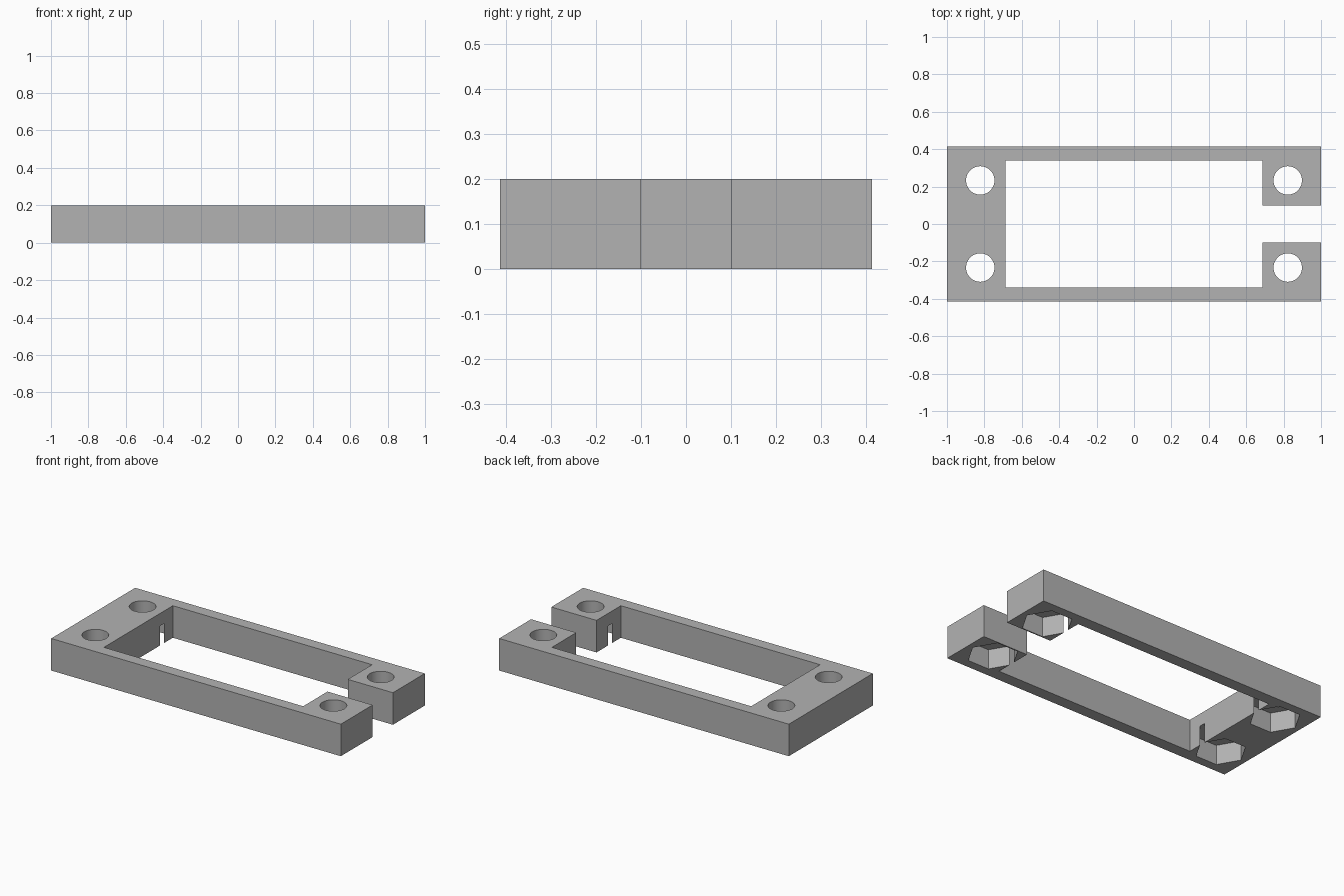
import bpy
import bmesh
import math

if "Cube" in bpy.data.objects:
    bpy.data.objects.remove(bpy.data.objects["Cube"], do_unlink=True)

HEIGHT = 0.2
HOLE_X, HOLE_Y, HOLE_R = 0.822, 0.233, 0.076
NUT_R, NUT_DEPTH = 0.145, 0.122

grey = bpy.data.materials.new("plain_grey")
grey.use_nodes = True
colour = (0.45, 0.45, 0.45, 1)
grey.diffuse_color = colour
grey.node_tree.nodes["Principled BSDF"].inputs["Base Color"].default_value = colour


def prism(name, outline, bottom, top):
    """Extrude a closed outline straight up."""
    bm = bmesh.new()
    face = bm.faces.new([bm.verts.new((x, y, bottom)) for x, y in outline])
    extruded = bmesh.ops.extrude_face_region(bm, geom=[face])["geom"]
    verts = [v for v in extruded if isinstance(v, bmesh.types.BMVert)]
    bmesh.ops.translate(bm, verts=verts, vec=(0, 0, top - bottom))
    bmesh.ops.recalc_face_normals(bm, faces=bm.faces)
    mesh = bpy.data.meshes.new(name)
    bm.to_mesh(mesh)
    bm.free()
    mesh.materials.append(grey)
    obj = bpy.data.objects.new(name, mesh)
    bpy.context.collection.objects.link(obj)
    return obj


def polygon(cx, cy, radius, sides):
    angles = [2 * math.pi * i / sides for i in range(sides)]
    return [(cx + radius * math.cos(a), cy + radius * math.sin(a)) for a in angles]


def cut(target, cutter):
    cutter.hide_render = True
    mod = target.modifiers.new(cutter.name, "BOOLEAN")
    mod.operation = "DIFFERENCE"
    mod.solver = "EXACT"
    mod.object = cutter
    bpy.ops.object.modifier_apply(modifier=mod.name)
    bpy.data.objects.remove(cutter, do_unlink=True)


# Frame: a C-shaped plan, open in the middle of the +x end
half = [(1, 0.1), (1, 0.414), (-1, 0.414)]
inner = [(-0.688, 0.34), (0.688, 0.34), (0.688, 0.1)]
mirrored = [(x, -y) for x, y in half]
inner_mirrored = [(x, -y) for x, y in inner]
outline = half + mirrored[::-1] + inner_mirrored[::-1] + inner
frame = prism("mounting_frame", outline, 0, HEIGHT)
bpy.context.view_layer.objects.active = frame
frame.select_set(True)

# Round through holes, with hexagonal nut pockets underneath that break the inner wall
for sx in (-1, 1):
    for sy in (-1, 1):
        x, y = sx * HOLE_X, sy * HOLE_Y
        cut(frame, prism("bolt_hole", polygon(x, y, HOLE_R, 48), -0.1, HEIGHT + 0.1))
        cut(frame, prism("nut_pocket", polygon(x, y, NUT_R, 6), -0.1, NUT_DEPTH))

bpy.ops.object.shade_smooth_by_angle(angle=math.radians(30))
